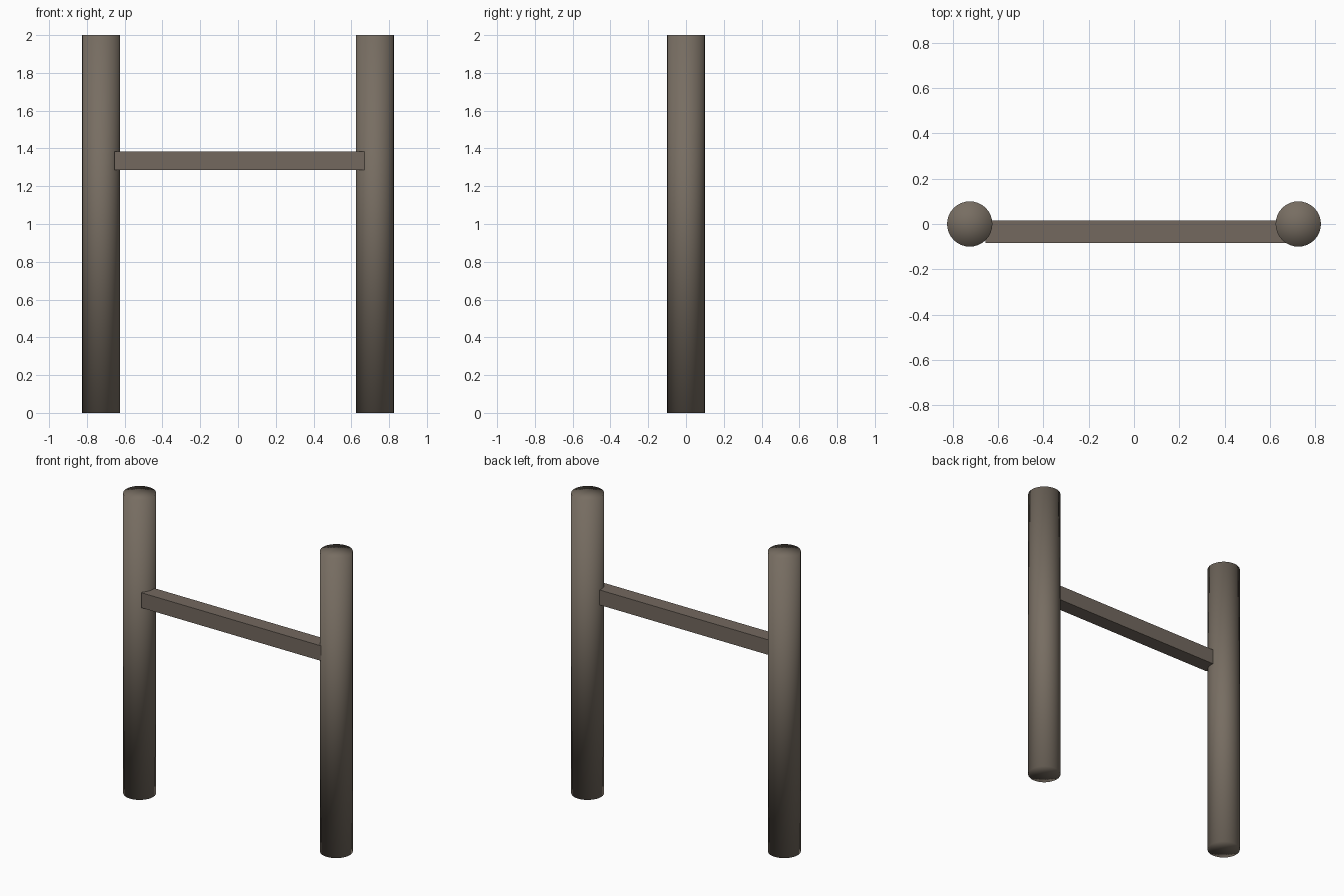
import bpy

if "Cube" in bpy.data.objects:
    bpy.data.objects.remove(bpy.data.objects["Cube"])


def material(name, rgb):
    m = bpy.data.materials.new(name)
    m.diffuse_color = (*rgb, 1.0)
    m.use_nodes = True
    m.node_tree.nodes["Principled BSDF"].inputs["Base Color"].default_value = m.diffuse_color
    return m


post_wood = material("weathered post wood", (0.185, 0.154, 0.122))
rail_wood = material("weathered rail wood", (0.172, 0.140, 0.114))

# Two round posts, smooth shaded right over the caps
for side, x in (("left", -0.725), ("right", 0.725)):
    bpy.ops.mesh.primitive_cylinder_add(
        vertices=32, radius=0.1, depth=2.0,
        end_fill_type='TRIFAN', location=(x, 0, 1.0))
    post = bpy.context.object
    post.name = side + "_post"
    post.data.materials.append(post_wood)
    bpy.ops.object.shade_smooth()

# Square cross rail, set towards the front, ends sunk in the posts
x0, x1, y0, y1, z0, z1 = -0.655, 0.675, -0.083, 0.015, 1.285, 1.385
bpy.ops.mesh.primitive_cube_add(
    size=1, location=((x0 + x1) / 2, (y0 + y1) / 2, (z0 + z1) / 2))
rail = bpy.context.object
rail.name = "cross_rail"
rail.scale = (x1 - x0, y1 - y0, z1 - z0)
bpy.ops.object.transform_apply(location=False, rotation=False, scale=True)
rail.data.materials.append(rail_wood)
